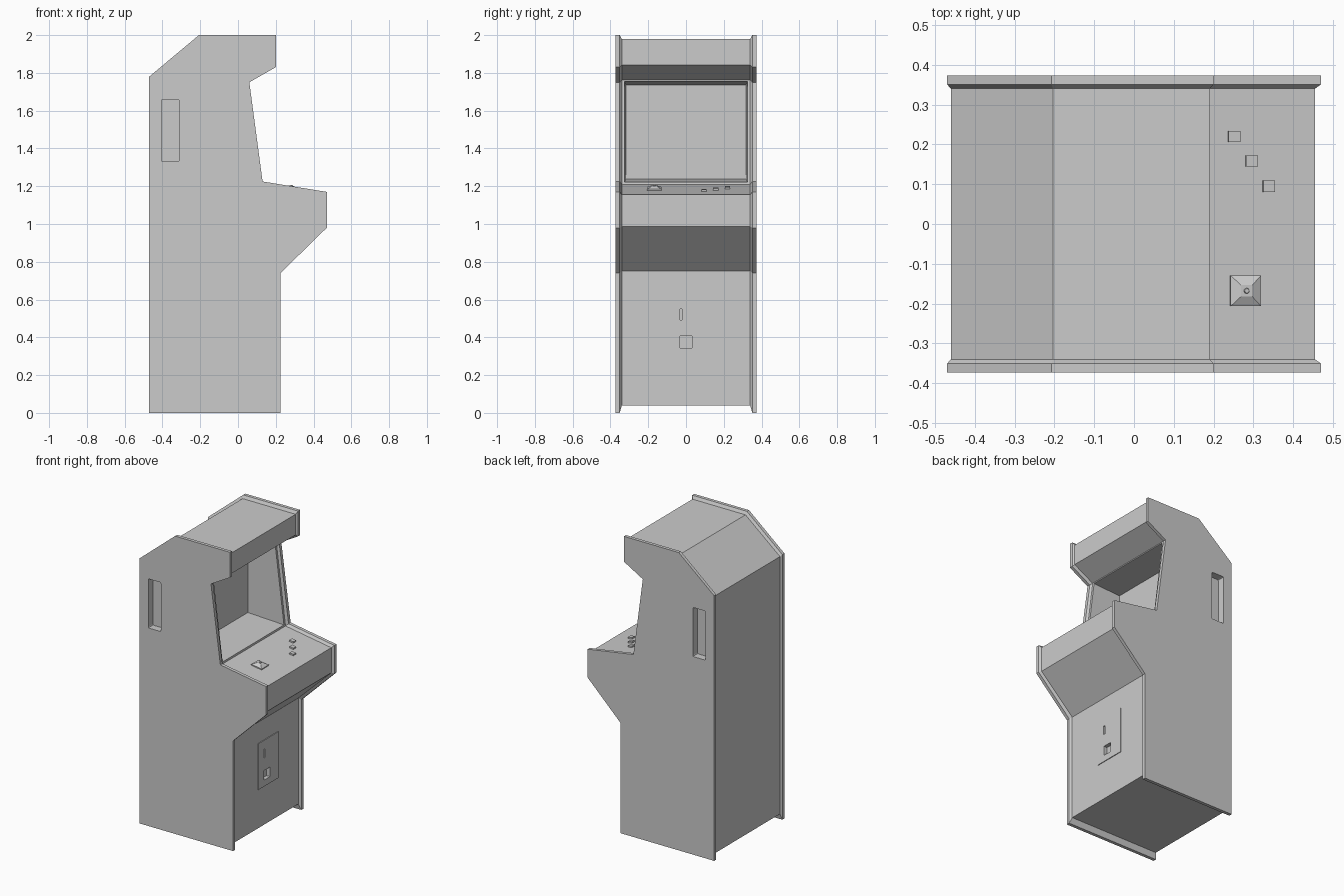
import bpy, bmesh, math
from mathutils import Vector, Matrix

if "Cube" in bpy.data.objects:
    bpy.data.objects.remove(bpy.data.objects["Cube"])


def finish(bm, name):
    bmesh.ops.recalc_face_normals(bm, faces=bm.faces)
    me = bpy.data.meshes.new(name)
    bm.to_mesh(me)
    bm.free()
    ob = bpy.data.objects.new(name, me)
    bpy.context.collection.objects.link(ob)
    return ob


def loft(name, rings):
    """Skin a series of (y, outline) rings, closing both ends."""
    bm = bmesh.new()
    vs = [[bm.verts.new((x, y, z)) for x, z in pts] for y, pts in rings]
    n = len(vs[0])
    for a, b in zip(vs, vs[1:]):
        for i in range(n):
            j = (i + 1) % n
            bm.faces.new((a[i], a[j], b[j], b[i]))
    bm.faces.new(vs[0])
    bm.faces.new(vs[-1])
    return finish(bm, name)


def box(name, lo, hi, round_y=0):
    bm = bmesh.new()
    lo, hi = Vector(lo), Vector(hi)
    bmesh.ops.create_cube(bm, size=1, matrix=Matrix.Translation((lo + hi) / 2)
                          @ Matrix.Diagonal((*(hi - lo), 1)))
    if round_y:
        es = [e for e in bm.edges if abs(e.verts[0].co.y - e.verts[1].co.y) > 1e-4]
        bmesh.ops.bevel(bm, geom=es, offset=round_y, segments=2, profile=0.5, affect='EDGES')
    return finish(bm, name)


def cut(targets, cutter):
    cutter.hide_render = True
    for t in targets:
        m = t.modifiers.new("cut", 'BOOLEAN')
        m.operation, m.solver, m.object = 'DIFFERENCE', 'EXACT', cutter
        bpy.context.view_layer.objects.active = t
        bpy.ops.object.modifier_apply(modifier=m.name)
    bpy.data.objects.remove(cutter)


# Cabinet: raised side panels chamfering down to the inset body
panel = [(-.47, 0), (.225, 0), (.225, .74), (.47, .98), (.47, 1.17), (.13, 1.225),
         (.06, 1.75), (.20, 1.83), (.20, 2), (-.207, 2), (-.47, 1.78)]
body = [(-.46, .04), (.21, .04), (.21, .752), (.455, .987), (.455, 1.155), (.115, 1.21),
        (.046, 1.762), (.19, 1.842), (.19, 1.98), (-.204, 1.98), (-.46, 1.768)]
cabinet = loft("cabinet", [(-.373, panel), (-.351, panel), (-.34, body),
                           (.34, body), (.351, panel), (.373, panel)])

# Screen recess, narrowing towards the back
bm = bmesh.new()
for x, z0, z1, w in ((-.15, 1.238, 1.735, .318), (.14, 1.221, 1.756, .326)):
    for y in (-w, w):
        for z in (z0, z1):
            bm.verts.new((x if z == z0 or x < 0 else .065, y, z))
bmesh.ops.convex_hull(bm, input=bm.verts)
cut([cabinet], finish(bm, "recess_cutter"))
box("screen", (-.155, -.316, 1.24), (-.147, .316, 1.733))

# Hand grips in both sides
for s in (-1, 1):
    y0, y1 = sorted((s * .323, s * .4))
    cut([cabinet], box("grip_cutter", (-.405, y0, 1.33), (-.312, y1, 1.66), .008))

# Coin door with slot and return pocket
door = box("coin_door", (.2, -.09, .30), (.215, .125, .61))
cut([cabinet, door], box("slot_cutter", (.195, -.033, .492), (.25, -.022, .55)))
cut([cabinet, door], box("pocket_cutter", (.19, -.032, .343), (.25, .032, .407)))

# Sloped control surface
tilt = math.atan2(1.21 - 1.155, .34)


def on_panel(ob, x, y):
    ob.location = (x, y, 1.155 + (.455 - x) * math.tan(tilt))
    ob.rotation_euler.y = tilt


# Square buttons
for i, (x, y) in enumerate([(.251, .22), (.295, .158), (.338, .095)]):
    on_panel(box(f"button_{i + 1}", (-.015, -.014, -.005), (.015, .014, .01)), x, y)

# Joystick: square base, pyramid skirt and small tip
jx, jy = .28, -.168
on_panel(box("joystick_base", (-.039, -.038, -.005), (.039, .038, .007)), jx, jy)
bm = bmesh.new()
bmesh.ops.create_cone(bm, cap_ends=True, segments=4, radius1=.053, radius2=.02, depth=.012,
                      matrix=Matrix.Translation((0, 0, .013)) @ Matrix.Rotation(math.pi / 4, 4, 'Z'))
on_panel(finish(bm, "joystick_skirt"), jx, jy)
bm = bmesh.new()
bmesh.ops.create_cone(bm, cap_ends=True, segments=8, radius1=.008, radius2=.006, depth=.008,
                      matrix=Matrix.Translation((0, 0, .02)))
on_panel(finish(bm, "joystick_tip"), jx, jy)
